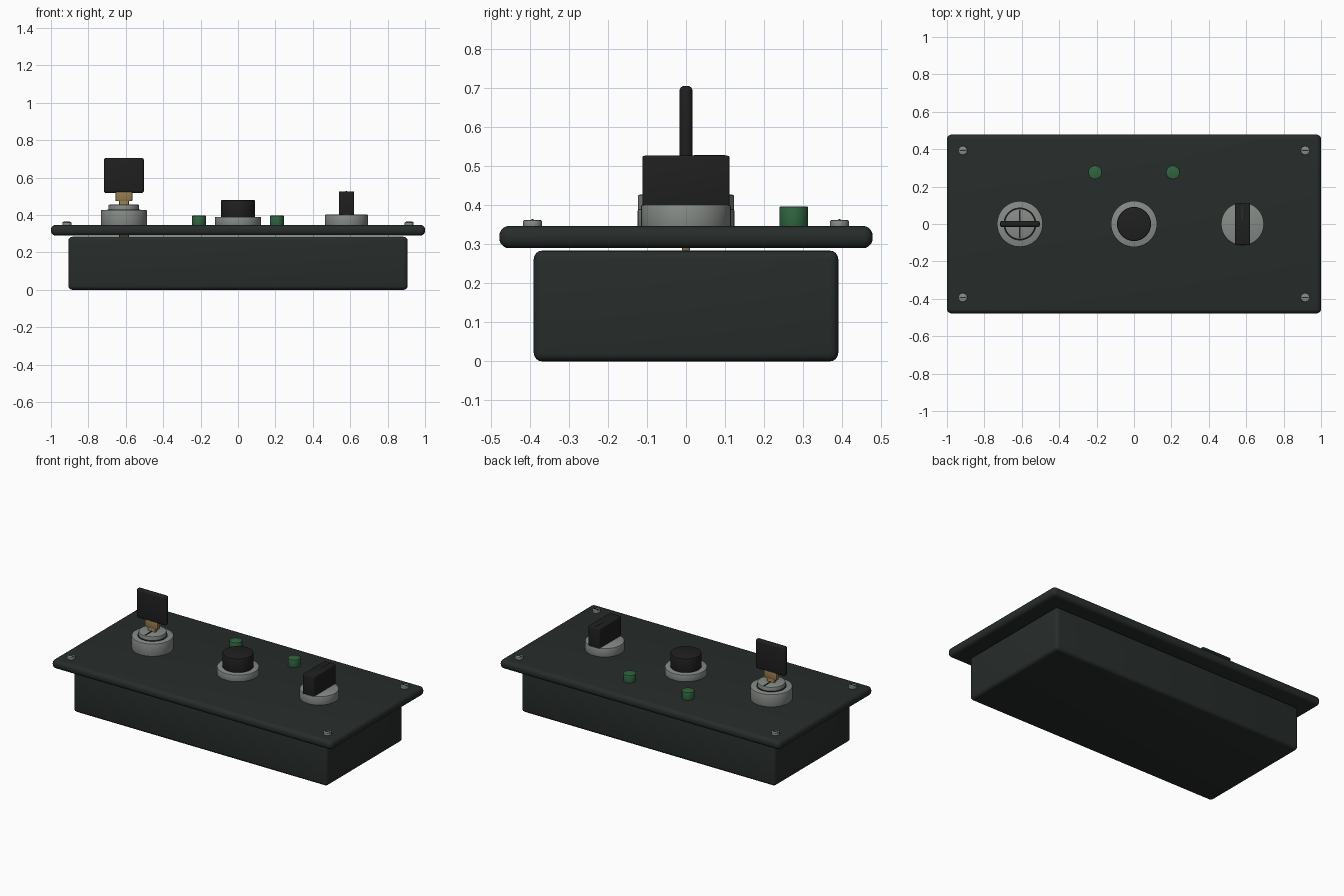
import bpy
import math

if "Cube" in bpy.data.objects:
    bpy.data.objects.remove(bpy.data.objects["Cube"])


def material(name, rgb):
    m = bpy.data.materials.new(name)
    m.diffuse_color = (*rgb, 1)
    m.use_nodes = True
    m.node_tree.nodes["Principled BSDF"].inputs["Base Color"].default_value = m.diffuse_color
    return m


CASE = material("case_dark", (0.020, 0.026, 0.024))
BLACK = material("black_plastic", (0.013, 0.014, 0.013))
STEEL = material("steel", (0.24, 0.26, 0.245))
BRASS = material("brass", (0.30, 0.20, 0.08))
GREEN = material("green_lamp", (0.03, 0.13, 0.05))


def finish(ob, name, mat, bevel, segments):
    ob.name = name
    ob.data.materials.append(mat)
    if bevel:
        mod = ob.modifiers.new("bevel", 'BEVEL')
        mod.width = bevel
        mod.segments = segments
        mod.limit_method = 'ANGLE'
        mod.angle_limit = math.radians(40)
        bpy.ops.object.modifier_apply(modifier=mod.name)
    bpy.ops.object.shade_smooth_by_angle(angle=math.radians(35))
    return ob


def box(name, mat, x, y, z, bevel=0.0, segments=3):
    """Box from (min, max) ranges on each axis."""
    bpy.ops.mesh.primitive_cube_add(
        size=1, location=[(r[0] + r[1]) / 2 for r in (x, y, z)])
    ob = bpy.context.object
    ob.scale = [r[1] - r[0] for r in (x, y, z)]
    bpy.ops.object.transform_apply(location=False, rotation=False, scale=True)
    return finish(ob, name, mat, bevel, segments)


def disc(name, mat, x, y, r, z0, z1, bevel=0.004, sides=48):
    bpy.ops.mesh.primitive_cylinder_add(
        vertices=sides, radius=r, depth=z1 - z0, location=(x, y, (z0 + z1) / 2))
    return finish(bpy.context.object, name, mat, bevel, 2)


TOP = 0.347  # upper surface of the face plate

# Enclosure and overhanging face plate
box("enclosure", CASE, (-0.907, 0.907), (-0.39, 0.39), (0, 0.284), 0.022, 4)
box("face_plate", CASE, (-1, 1), (-0.478, 0.478), (0.29, TOP), 0.025, 5)

# Slotted corner screws
for sx in (-1, 1):
    for sy in (-1, 1):
        x, y = sx * 0.915, sy * 0.393
        disc("corner_screw", STEEL, x, y, 0.024, TOP - 0.01, 0.362, 0.003, 24)
        box("screw_slot", CASE, (x - 0.018, x + 0.018), (y - 0.003, y + 0.003),
            (0.355, 0.3645))

# Indicator lamps
for sx in (-1, 1):
    disc("indicator_lamp", GREEN, sx * 0.208, 0.276, 0.037, TOP - 0.01, 0.397, 0.004, 32)

# Key switch: bezel, barrel, and dark seam between them
kx = -0.61
disc("key_switch_bezel", STEEL, kx, 0, 0.123, TOP - 0.01, 0.427)
disc("barrel_seam", BLACK, kx, 0, 0.088, 0.41, 0.430, 0)
disc("key_switch_barrel", STEEL, kx, 0, 0.082, 0.40, 0.455)
box("keyway", BLACK, (kx - 0.004, kx + 0.004), (-0.075, 0.075), (0.44, 0.457))

# Key: blade through the plate, shoulder and grip
box("key_blade", BRASS, (kx - 0.026, kx + 0.026), (-0.010, 0.010), (0.282, 0.485), 0.004, 2)
box("key_shoulder", BRASS, (kx - 0.045, kx + 0.045), (-0.014, 0.014), (0.474, 0.53), 0.005, 2)
box("key_grip", BLACK, (kx - 0.107, kx + 0.107), (-0.017, 0.017), (0.517, 0.706), 0.014, 4)

# Start push button
disc("button_bezel", STEEL, 0, 0, 0.124, TOP - 0.01, 0.39)
disc("push_button", BLACK, 0, 0, 0.091, 0.38, 0.48, 0.006)

# Rotary switch with bar handle
rx = 0.58
disc("rotary_base", STEEL, rx, 0, 0.115, TOP - 0.01, 0.402)
box("rotary_handle", BLACK, (rx - 0.041, rx + 0.041), (-0.112, 0.112), (0.398, 0.527), 0.006, 3)
box("rotary_pointer", CASE, (rx - 0.004, rx + 0.004), (0.02, 0.10), (0.52, 0.529))
